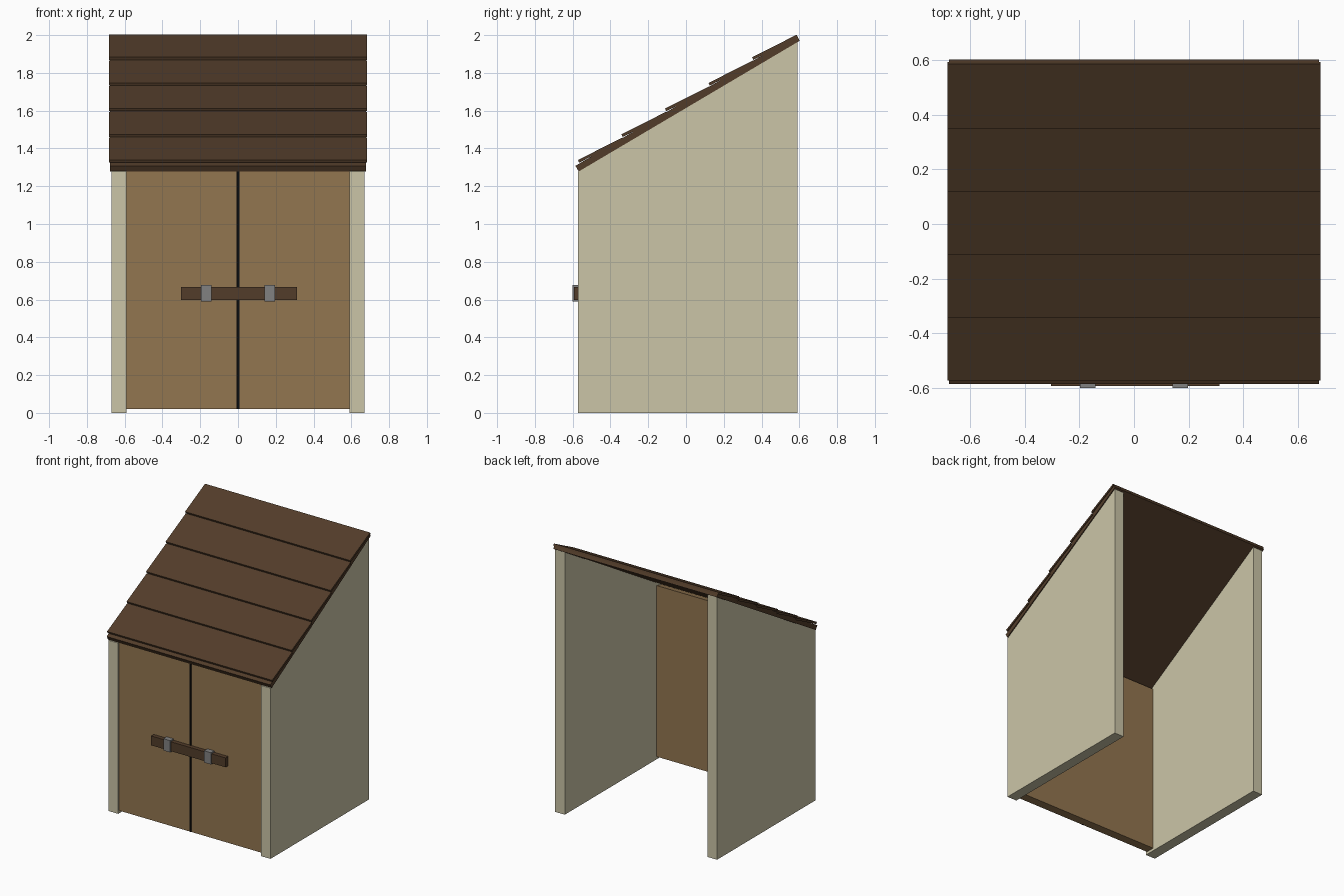
import bpy

if "Cube" in bpy.data.objects:
    bpy.data.objects.remove(bpy.data.objects["Cube"])


def material(name, rgb):
    m = bpy.data.materials.new(name)
    m.diffuse_color = (*rgb, 1)
    m.use_nodes = True
    m.node_tree.nodes["Principled BSDF"].inputs["Base Color"].default_value = m.diffuse_color
    return m


CREAM = material("cream_wall", (0.60, 0.56, 0.39))
WOOD = material("door_wood", (0.29, 0.18, 0.08))
DARK = material("dark_wood", (0.085, 0.046, 0.023))
BLACK = material("black_gap", (0.003, 0.003, 0.003))
STEEL = material("steel", (0.22, 0.22, 0.22))


def extrude_x(name, profile, x0, x1, mat):
    """Prism from a (y, z) outline, extruded along x."""
    n = len(profile)
    verts = [(x, y, z) for x in (x0, x1) for y, z in profile]
    faces = [tuple(range(n))[::-1], tuple(range(n, 2 * n))]
    faces += [(i, (i + 1) % n, n + (i + 1) % n, n + i) for i in range(n)]
    mesh = bpy.data.meshes.new(name)
    mesh.from_pydata(verts, [], faces)
    mesh.materials.append(mat)
    obj = bpy.data.objects.new(name, mesh)
    bpy.context.collection.objects.link(obj)
    return obj


def box(name, x0, x1, y0, y1, z0, z1, mat):
    return extrude_x(name, [(y0, z0), (y1, z0), (y1, z1), (y0, z1)], x0, x1, mat)


# Side walls and door leaves, left and right
for side, s in (("left", -1), ("right", 1)):
    x0, x1 = sorted((s * 0.59, s * 0.67))
    extrude_x(f"{side}_wall", [(-0.573, 0), (0.59, 0), (0.59, 1.966), (-0.573, 1.277)],
              x0, x1, CREAM)
    x0, x1 = sorted((0, s * 0.592))
    extrude_x(f"{side}_door", [(-0.562, 0.02), (-0.495, 0.02), (-0.495, 1.30), (-0.562, 1.283)],
              x0, x1, WOOD)
    # Bracket holding the locking bar
    x0, x1 = sorted((s * 0.14, s * 0.197))
    box(f"{side}_bracket", x0, x1, -0.601, -0.555, 0.59, 0.678, STEEL)

# Dark seam between the doors and the locking bar
box("door_seam", -0.007, 0.007, -0.564, -0.55, 0.02, 1.283, BLACK)
box("locking_bar", -0.303, 0.312, -0.593, -0.555, 0.597, 0.667, DARK)

# Sloping roof slab
extrude_x("roof_slab", [(-0.585, 1.308), (-0.568, 1.278), (0.602, 1.970), (0.585, 2.0)],
          -0.677, 0.677, DARK)

# Overlapping roof boards, each tilted a little flatter than the slab
for i in range(5):
    y = -0.572 + 0.2305 * i
    z = 1.339 + 0.136 * i
    run, rise, t = 0.236, 0.119, 0.014
    extrude_x(f"roof_board_{i + 1}",
              [(y, z), (y + 0.006, z - t), (y + run + 0.006, z + rise - t), (y + run, z + rise)],
              -0.683, 0.683, DARK)
